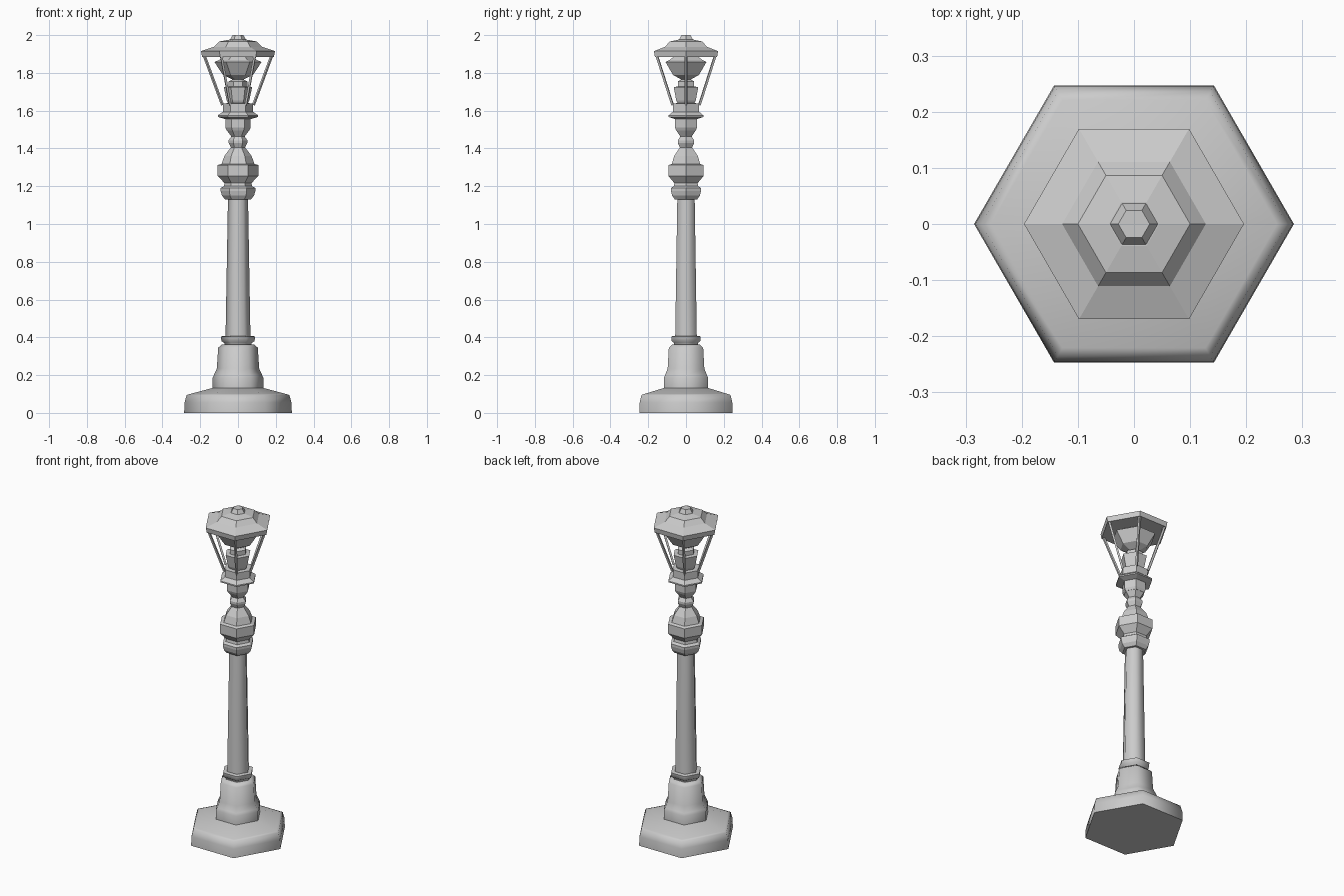
import bpy, bmesh, math
from mathutils import Vector

cube = bpy.data.objects.get("Cube")
if cube:
    bpy.data.objects.remove(cube, do_unlink=True)

metal = bpy.data.materials.new("light_grey_metal")
metal.use_nodes = True
grey = (0.6, 0.6, 0.6, 1)
metal.diffuse_color = grey
metal.node_tree.nodes["Principled BSDF"].inputs["Base Color"].default_value = grey

SIDES = 6


def finish(name, bm, smooth=None):
    bmesh.ops.recalc_face_normals(bm, faces=bm.faces)
    mesh = bpy.data.meshes.new(name)
    bm.to_mesh(mesh)
    bm.free()
    mesh.materials.append(metal)
    obj = bpy.data.objects.new(name, mesh)
    bpy.context.collection.objects.link(obj)
    if smooth:
        bpy.ops.object.select_all(action='DESELECT')
        obj.select_set(True)
        bpy.context.view_layer.objects.active = obj
        bpy.ops.object.shade_smooth_by_angle(angle=math.radians(smooth))
    return obj


def turned(name, profile, smooth=None):
    """Six-sided turned part from (radius, height) pairs, corners on the x axis."""
    bm = bmesh.new()
    rings = []
    for r, z in profile:
        rings.append([bm.verts.new((r * math.cos(math.tau * i / SIDES),
                                    r * math.sin(math.tau * i / SIDES), z))
                      for i in range(SIDES)])
    for low, high in zip(rings, rings[1:]):
        for i in range(SIDES):
            j = (i + 1) % SIDES
            bm.faces.new((low[i], low[j], high[j], high[i]))
    bm.faces.new(rings[0])
    bm.faces.new(rings[-1])
    return finish(name, bm, smooth)


def rod(name, start, end, radius):
    """Thin square bar between two points."""
    bm = bmesh.new()
    a, b = Vector(start), Vector(end)
    bmesh.ops.create_cone(bm, cap_ends=True, segments=4, radius1=radius,
                          radius2=radius, depth=(b - a).length)
    turn = (b - a).to_track_quat('Z', 'Y').to_matrix()
    bmesh.ops.rotate(bm, matrix=turn, verts=bm.verts)
    bmesh.ops.translate(bm, vec=(a + b) / 2, verts=bm.verts)
    return finish(name, bm)


# Foot and pedestal
turned("base", [(.285, 0), (.283, .055), (.272, .095), (.255, .1), (.135, .132)], 61)
turned("pedestal", [(.135, .13), (.135, .185), (.128, .2), (.112, .235),
                    (.105, .345), (.085, .362)], 61)
turned("pedestal_collar", [(.072, .36), (.072, .37), (.088, .38), (.09, .405),
                           (.068, .408)], 61)

# Shaft
turned("shaft", [(.066, .4), (.053, 1.14)], 61)

# Ornamental head of the post
turned("capital", [(.068, 1.13), (.085, 1.15), (.092, 1.175), (.092, 1.19),
                   (.075, 1.2), (.07, 1.222)])
turned("drum", [(.07, 1.215), (.108, 1.255), (.108, 1.312), (.087, 1.318),
                (.072, 1.36), (.038, 1.405)])
turned("neck_bead", [(.035, 1.4), (.05, 1.43), (.05, 1.443), (.035, 1.463),
                     (.06, 1.497)])
turned("upper_collar", [(.06, 1.495), (.067, 1.51), (.067, 1.558)])
turned("lantern_seat", [(.07, 1.556), (.107, 1.567), (.107, 1.575), (.08, 1.594),
                        (.08, 1.638), (.05, 1.64)])

# Lamp inside the lantern
turned("lamp_bowl", [(.05, 1.635), (.06, 1.655), (.075, 1.725), (.05, 1.728),
                     (.05, 1.755), (.028, 1.765), (.025, 1.79)])
turned("lamp_shade", [(.03, 1.765), (.08, 1.79), (.125, 1.858), (.1, 1.868),
                      (.07, 1.89)])

# Lantern bars, one at each corner
for i in range(SIDES):
    c, s = math.cos(math.tau * i / SIDES), math.sin(math.tau * i / SIDES)
    rod(f"lantern_bar_{i + 1}", (.082 * c, .082 * s, 1.63),
        (.18 * c, .18 * s, 1.895), .008)

# Roof and finial
turned("roof", [(.19, 1.885), (.196, 1.915), (.128, 1.938), (.1, 1.966), (.045, 1.976)])
turned("finial", [(.045, 1.972), (.028, 2.0)])
